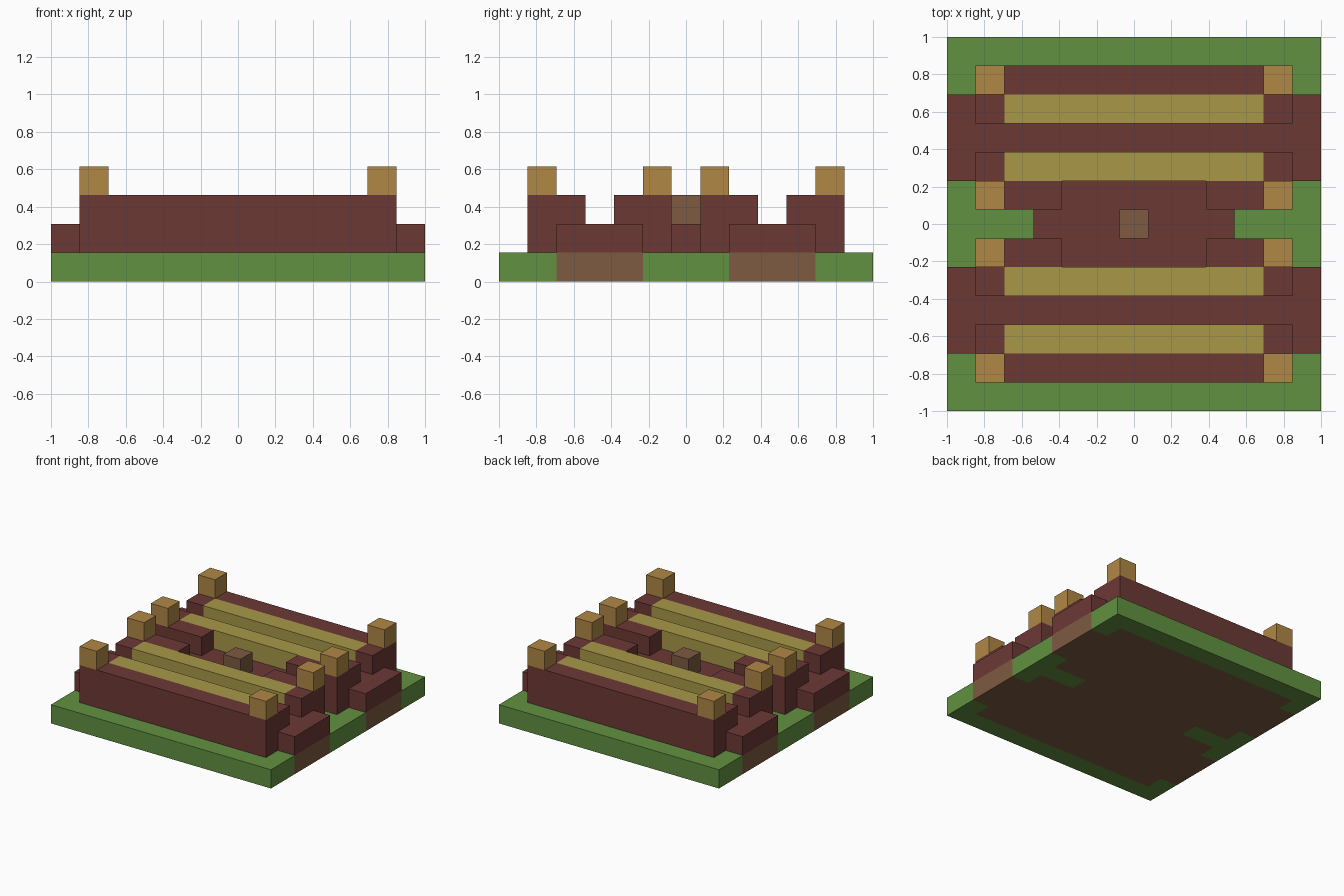
import bpy
import bmesh
from math import floor
from mathutils import Vector

if "Cube" in bpy.data.objects:
    bpy.data.objects.remove(bpy.data.objects["Cube"], do_unlink=True)

CELLS = 13
U = 2 / CELLS          # one block
HALF = CELLS / 2


def material(name, rgb):
    """Flat material from 0-255 display values."""
    linear = []
    for c in rgb:
        c /= 255
        linear.append(c / 12.92 if c <= 0.04045 else ((c + 0.055) / 1.055) ** 2.4)
    mat = bpy.data.materials.new(name)
    mat.use_nodes = True
    mat.diffuse_color = (*linear, 1)
    bsdf = next(n for n in mat.node_tree.nodes if n.type == "BSDF_PRINCIPLED")
    bsdf.inputs["Base Color"].default_value = (*linear, 1)
    bsdf.inputs["Roughness"].default_value = 0.9
    return mat


GRASS = material("grass green", (98, 145, 65))
SOIL = material("soil brown", (125, 91, 65))
BRICK = material("brick red", (108, 57, 53))
STRAW = material("straw yellow", (168, 152, 72))
LAMP = material("lamp orange", (176, 135, 69))


def add_box(bm, xs, ys, zs):
    """Box from first to last block (inclusive) along each axis."""
    low = Vector((xs[0] - HALF, ys[0] - HALF, zs[0])) * U
    high = Vector((xs[1] + 1 - HALF, ys[1] + 1 - HALF, zs[1] + 1)) * U
    for v in bmesh.ops.create_cube(bm, size=1)["verts"]:
        v.co = (low + high) / 2 + v.co * (high - low)


def finish(name, bm, mats, mirror=""):
    mesh = bpy.data.meshes.new(name)
    bm.to_mesh(mesh)
    bm.free()
    for mat in mats:
        mesh.materials.append(mat)
    obj = bpy.data.objects.new(name, mesh)
    bpy.context.collection.objects.link(obj)
    if mirror:
        mod = obj.modifiers.new("Mirror", "MIRROR")
        mod.use_axis = ["x" in mirror, "y" in mirror, False]
        mod.use_mirror_merge = False
    return obj


def block(name, mat, xs, ys, zs, mirror=""):
    bm = bmesh.new()
    add_box(bm, xs, ys, zs)
    return finish(name, bm, [mat], mirror)


def is_soil(x, y):
    """Blocks of the ground that lie under the building."""
    dx, dy = abs(x - CELLS // 2), abs(y - CELLS // 2)
    reach = {0: 3, 1: 5, 2: 6, 3: 6, 4: 6, 5: 5, 6: -1}
    return dx <= reach[dy]


# Ground slab, cut into blocks and coloured grass or soil
bm = bmesh.new()
add_box(bm, (0, CELLS - 1), (0, CELLS - 1), (0, 0))
for axis in (Vector((1, 0, 0)), Vector((0, 1, 0))):
    for i in range(1, CELLS):
        bmesh.ops.bisect_plane(bm, geom=bm.verts[:] + bm.edges[:] + bm.faces[:],
                               plane_co=axis * (i - HALF) * U, plane_no=axis)
for f in bm.faces:
    c = f.calc_center_median() * 0.99
    f.material_index = int(is_soil(floor(c.x / U + HALF), floor(c.y / U + HALF)))
finish("ground", bm, [GRASS, SOIL])

# Brick floor and walkways
block("walkway", BRICK, (0, 12), (2, 4), (1, 1), "y")
block("courtyard_side", BRICK, (1, 11), (5, 5), (1, 1), "y")
block("courtyard_middle", BRICK, (3, 9), (6, 6), (1, 1))

# Brick walls
block("outer_wall", BRICK, (1, 11), (1, 1), (1, 2), "y")
block("inner_wall", BRICK, (1, 3), (5, 5), (2, 2), "xy")
block("outer_bed_end", BRICK, (1, 1), (2, 2), (2, 2), "xy")
block("inner_bed_end", BRICK, (1, 1), (4, 4), (2, 2), "xy")

# Straw beds along both sides of each walkway
block("outer_bed", STRAW, (2, 10), (2, 2), (2, 2), "y")
block("inner_bed", STRAW, (2, 10), (4, 4), (2, 2), "y")

# Lamps on the wall corners, and the middle post
block("outer_lamp", LAMP, (1, 1), (1, 1), (3, 3), "xy")
block("inner_lamp", LAMP, (1, 1), (5, 5), (3, 3), "xy")
block("middle_post", SOIL, (6, 6), (6, 6), (2, 2))
